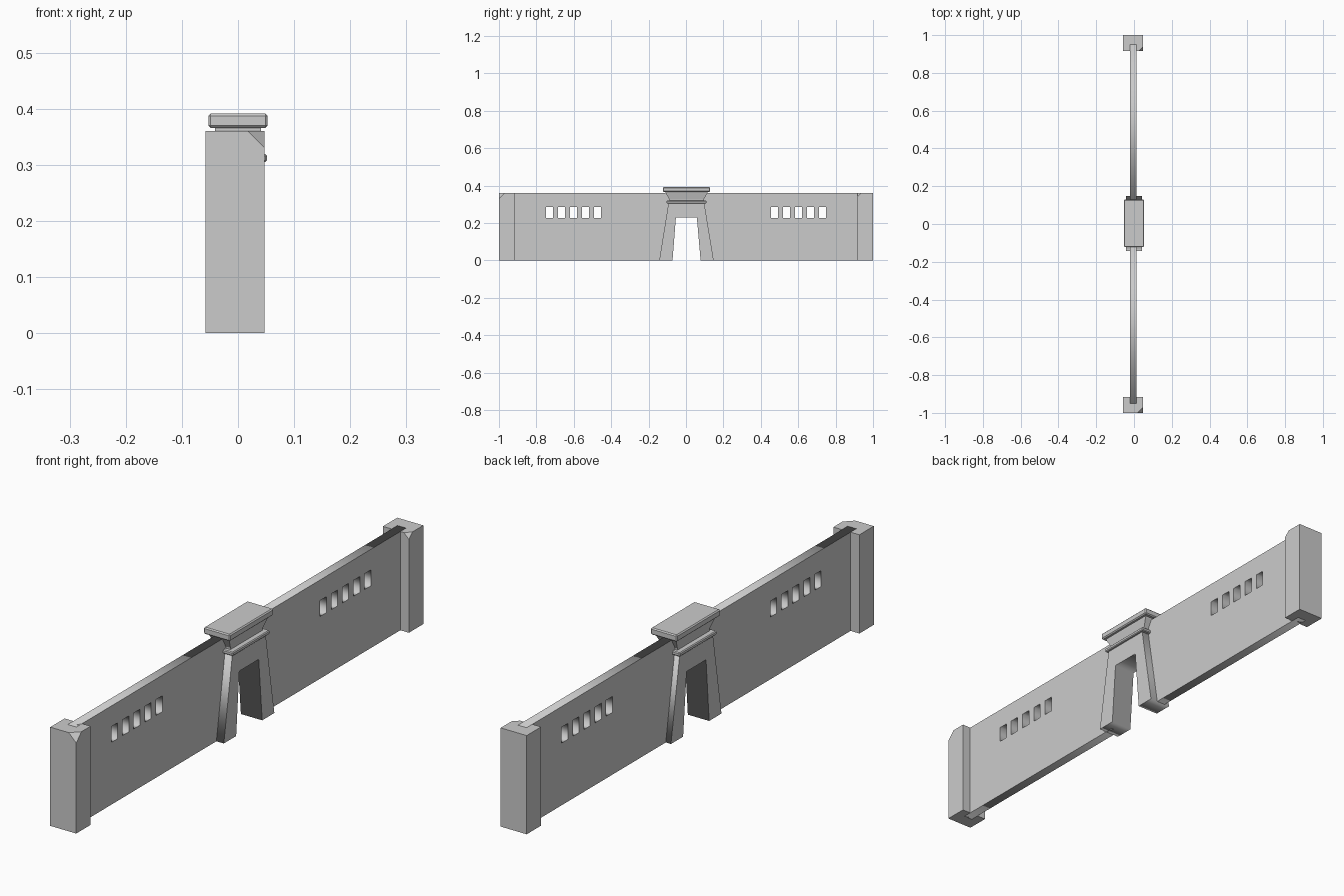
import bpy, bmesh
from mathutils import Vector

if "Cube" in bpy.data.objects:
    bpy.data.objects.remove(bpy.data.objects["Cube"])

XC = -0.005  # centre plane of the wall and posts


def add(name, bm):
    bmesh.ops.recalc_face_normals(bm, faces=bm.faces)
    me = bpy.data.meshes.new(name)
    bm.to_mesh(me)
    bm.free()
    ob = bpy.data.objects.new(name, me)
    bpy.context.collection.objects.link(ob)
    return ob


def loft(name, levels, bevel=0, yc=0.003, xc=0.0):
    """Stack of rectangles: (half x, half y, z), joined into a solid."""
    bm = bmesh.new()
    rings = [[bm.verts.new((xc + sx * hx, yc + sy * hy, z))
              for sx, sy in ((-1, -1), (1, -1), (1, 1), (-1, 1))]
             for hx, hy, z in levels]
    bm.faces.new(rings[0])
    bm.faces.new(rings[-1])
    for a, b in zip(rings, rings[1:]):
        for i in range(4):
            j = (i + 1) % 4
            bm.faces.new((a[i], a[j], b[j], b[i]))
    ob = add(name, bm)
    if bevel:
        m = ob.modifiers.new("edge_bevel", 'BEVEL')
        m.width, m.segments = bevel, 1
    return ob


def plate(name, loops, x0, x1):
    """Flat outline with holes in the y-z plane, thickened along x."""
    cu = bpy.data.curves.new(name, 'CURVE')
    cu.dimensions, cu.fill_mode = '2D', 'BOTH'
    cu.extrude = (x1 - x0) / 2
    for pts in loops:
        s = cu.splines.new('POLY')
        s.points.add(len(pts) - 1)
        for p, (y, z) in zip(s.points, pts):
            p.co = (y, z, 0, 1)
        s.use_cyclic_u = True
    tmp = bpy.data.objects.new(name + "_outline", cu)
    bpy.context.collection.objects.link(tmp)
    bpy.context.view_layer.update()
    me = bpy.data.meshes.new_from_object(tmp)
    bpy.data.objects.remove(tmp)
    bm = bmesh.new()
    bm.from_mesh(me)
    bmesh.ops.remove_doubles(bm, verts=bm.verts, dist=1e-5)
    for v in bm.verts:  # curve x, y, z -> world y, z, x
        v.co = Vector((v.co.z + (x0 + x1) / 2, v.co.x, v.co.y))
    return add(name, bm)


def post(name, yc, cut):
    """End post with its front right top corner cut off."""
    ob = loft(name, [(0.0525, 0.0415, 0), (0.0525, 0.0415, 0.36)], yc=yc, xc=XC)
    bm = bmesh.new()
    bm.from_mesh(ob.data)
    corner = Vector((XC + 0.0525, yc - 0.0415, 0.36))
    bmesh.ops.bisect_plane(bm, geom=bm.verts[:] + bm.edges[:] + bm.faces[:],
                           plane_co=corner - Vector((cut, 0, 0)),
                           plane_no=Vector((1, -1, 1)).normalized(), clear_outer=True)
    bmesh.ops.holes_fill(bm, edges=[e for e in bm.edges if e.is_boundary])
    bmesh.ops.recalc_face_normals(bm, faces=bm.faces)
    bm.to_mesh(ob.data)
    bm.free()


# Wall halves, each with five window slots
for side, s in (("left", -1), ("right", 1)):
    loops = [[(s * 0.11, 0), (s * 0.95, 0), (s * 0.95, 0.36), (s * 0.076, 0.36)]]
    for i in range(5):
        y = 0.473 + 0.0642 * i
        loops.append([(s * (y + a), z) for a, z in
                      ((-0.018, 0.227), (0.018, 0.227), (0.018, 0.285), (-0.018, 0.285))])
    plate("wall_" + side, loops, -0.022, 0.013)

# End posts
post("post_left", -0.9585, 0.03)
post("post_right", 0.9585, 0.02)

# Tapered gateway with its opening
plate("gateway", [[(-0.143, 0), (-0.072, 0), (-0.054, 0.23), (0.058, 0.23), (0.078, 0),
                   (0.148, 0), (0.097, 0.31), (-0.093, 0.31)]], -0.043, 0.043)

# Moulding, flared neck and cap over the gateway
loft("moulding", [(0.052, 0.107, 0.305), (0.052, 0.107, 0.319)], 0.003)
loft("neck", [(0.032, 0.092, 0.315), (0.032, 0.092, 0.325),
              (0.041, 0.112, 0.361), (0.041, 0.112, 0.368)])
loft("cap", [(0.053, 0.126, 0.366), (0.053, 0.126, 0.391)], 0.004)
